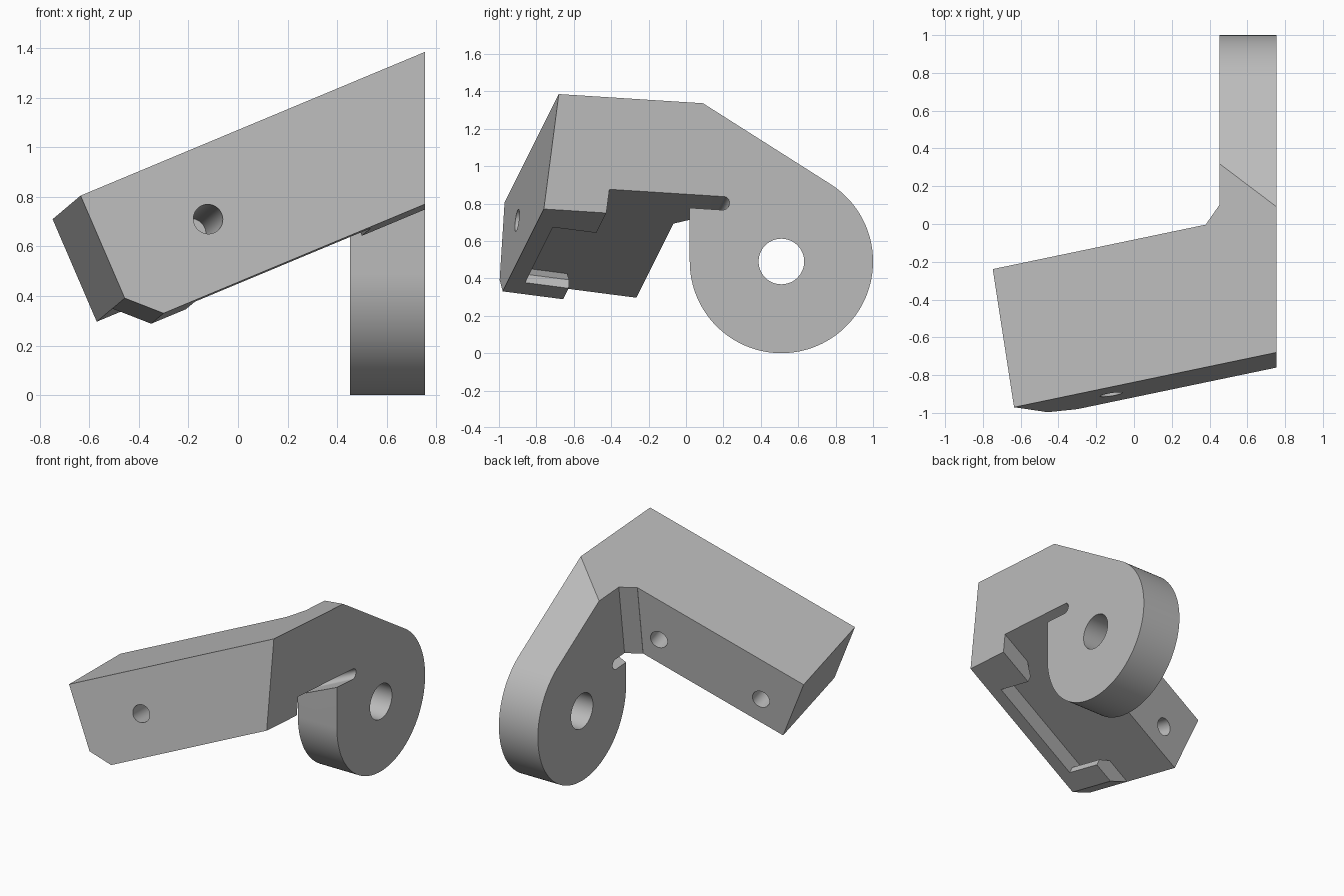
import bpy, bmesh, math
from mathutils import Vector, Matrix

if "Cube" in bpy.data.objects:
    bpy.data.objects.remove(bpy.data.objects["Cube"])

# Tilted frame of the arm: u along it, v to its back, w up; origin at its front top left corner
U = Vector((0.9063, 0.1891, 0.3782)).normalized()
V = Vector((-0.1513, 0.98, -0.1275))
V = (V - U * V.dot(U)).normalized()
W = U.cross(V)
ORIGIN = Vector((-0.635, -0.97, 0.805))
RIGHT_X, PLATE_X = 0.755, 0.452


def arm(u, v, w):
    return ORIGIN + U * u + V * v + W * w


def prism(name, base, sweep, clips=()):
    """Sweep a flat outline, then trim it by (point, outward normal) planes."""
    bm = bmesh.new()
    face = bm.faces.new([bm.verts.new(p) for p in base])
    new = bmesh.ops.extrude_face_region(bm, geom=[face])["geom"]
    bmesh.ops.translate(bm, vec=sweep, verts=[g for g in new if isinstance(g, bmesh.types.BMVert)])
    for point, normal in clips:
        cut = bmesh.ops.bisect_plane(bm, geom=bm.verts[:] + bm.edges[:] + bm.faces[:],
                                     plane_co=point, plane_no=normal, clear_outer=True)
        edges = [g for g in cut["geom_cut"] if isinstance(g, bmesh.types.BMEdge)]
        if edges:
            bmesh.ops.contextual_create(bm, geom=edges)
    bmesh.ops.recalc_face_normals(bm, faces=bm.faces[:])
    mesh = bpy.data.meshes.new(name)
    bm.to_mesh(mesh)
    bm.free()
    obj = bpy.data.objects.new(name, mesh)
    bpy.context.collection.objects.link(obj)
    return obj


def combine(target, other, operation):
    mod = target.modifiers.new(operation.lower(), "BOOLEAN")
    mod.operation, mod.solver, mod.object = operation, "EXACT", other
    bpy.context.view_layer.objects.active = target
    bpy.ops.object.modifier_apply(modifier=mod.name)
    bpy.data.objects.remove(other)


def ring(radius, start, end, steps):
    return [(radius * math.cos(start + (end - start) * i / steps),
             radius * math.sin(start + (end - start) * i / steps)) for i in range(steps + 1)]


def drill(target, centre, axis, radius, depth):
    rot = axis.to_track_quat("Z", "Y")
    base = [centre + rot @ Vector((a, b, 0)) for a, b in ring(radius, 0, math.tau, 48)[:-1]]
    combine(target, prism("drill", base, axis * depth), "DIFFERENCE")


# Shared trimming planes
DISC = Vector((0, 0.51, 0.49))
R = 0.49
slope = math.atan2(0.845, 0.535)
slope_normal = Vector((0, math.cos(slope), math.sin(slope)))
right_side = (Vector((RIGHT_X, 0, 0)), Vector((1, 0, 0)))
top_side = (ORIGIN, W)
slope_side = (DISC + slope_normal * R, slope_normal)
FLOOR = -0.451

# Arm with a bevelled lower end
outline = [(0, 0), (0, FLOOR), (0.122, -0.568), (2.2, -0.568), (2.2, 0)]
body = prism("bracket", [arm(u, 0, w) for u, w in outline], V * 0.746, [right_side])

# Underside: step behind the pads, and undercut pocket between them
step = [(-1, FLOOR), (3, FLOOR), (3, -1), (-1, -1)]
combine(body, prism("step", [arm(u, 0.33, w) for u, w in step], V), "DIFFERENCE")
pocket = [(0.2, FLOOR), (0.277, -0.519), (0.277, -0.8), (1.06, -0.8), (1.06, -0.519), (1.137, FLOOR)]
combine(body, prism("pocket", [arm(u, 0.093, w) for u, w in pocket], V), "DIFFERENCE")

# Blind screw holes: one in the front, two in the back
drill(body, arm(0.443, -0.1, -0.286), V, 0.06, 0.55)
for u in (0.223, 0.987):
    drill(body, arm(u, 0.846, -0.284), -V, 0.06, 0.55)

# Round plate with a sloping upper edge
start_z = 1.381
profile = [(0.51 + a, 0.49 + b) for a, b in ring(R, -math.pi, slope, 96)] + [(0.02, start_z)]
plate = prism("plate", [Vector((PLATE_X, y, z)) for y, z in profile],
              Vector((RIGHT_X - PLATE_X, 0, 0)), [top_side])
drill(plate, DISC, Vector((1, 0, 0)), 0.122, 1)

# Round-ended slot between arm and plate
r = 0.033
slot = [(0.936 + a, FLOOR - r + b) for a, b in ring(r, -math.pi / 2, math.pi / 2, 16)]
slot += [(0.5, FLOOR), (0.5, FLOOR - 2 * r)]
combine(plate, prism("slot", [arm(0, v, w) for v, w in slot], U * 3), "DIFFERENCE")

# Bevelled corner that joins the arm to the plate
lean = Vector((0, 0.129, 0.992))
corner = [(0.38, 0), (PLATE_X, 0.1), (RIGHT_X, 0.1), (RIGHT_X, -0.2), (0.38, -0.2)]
base = [Vector((x, y, 1.2)) - lean for x, y in corner]
gusset = prism("gusset", base, lean * 2, [top_side, (arm(0, 0, FLOOR), -W), slope_side])

combine(body, gusset, "UNION")
combine(body, plate, "UNION")

# Material and shading
grey = bpy.data.materials.new("plain grey")
grey.use_nodes = True
colour = (0.5, 0.5, 0.5, 1)
grey.diffuse_color = colour
grey.node_tree.nodes["Principled BSDF"].inputs["Base Color"].default_value = colour
body.data.materials.clear()
body.data.materials.append(grey)
for poly in body.data.polygons:
    poly.material_index = 0
bpy.ops.object.select_all(action="DESELECT")
body.select_set(True)
bpy.context.view_layer.objects.active = body
bpy.ops.object.shade_smooth_by_angle(angle=math.radians(25))
